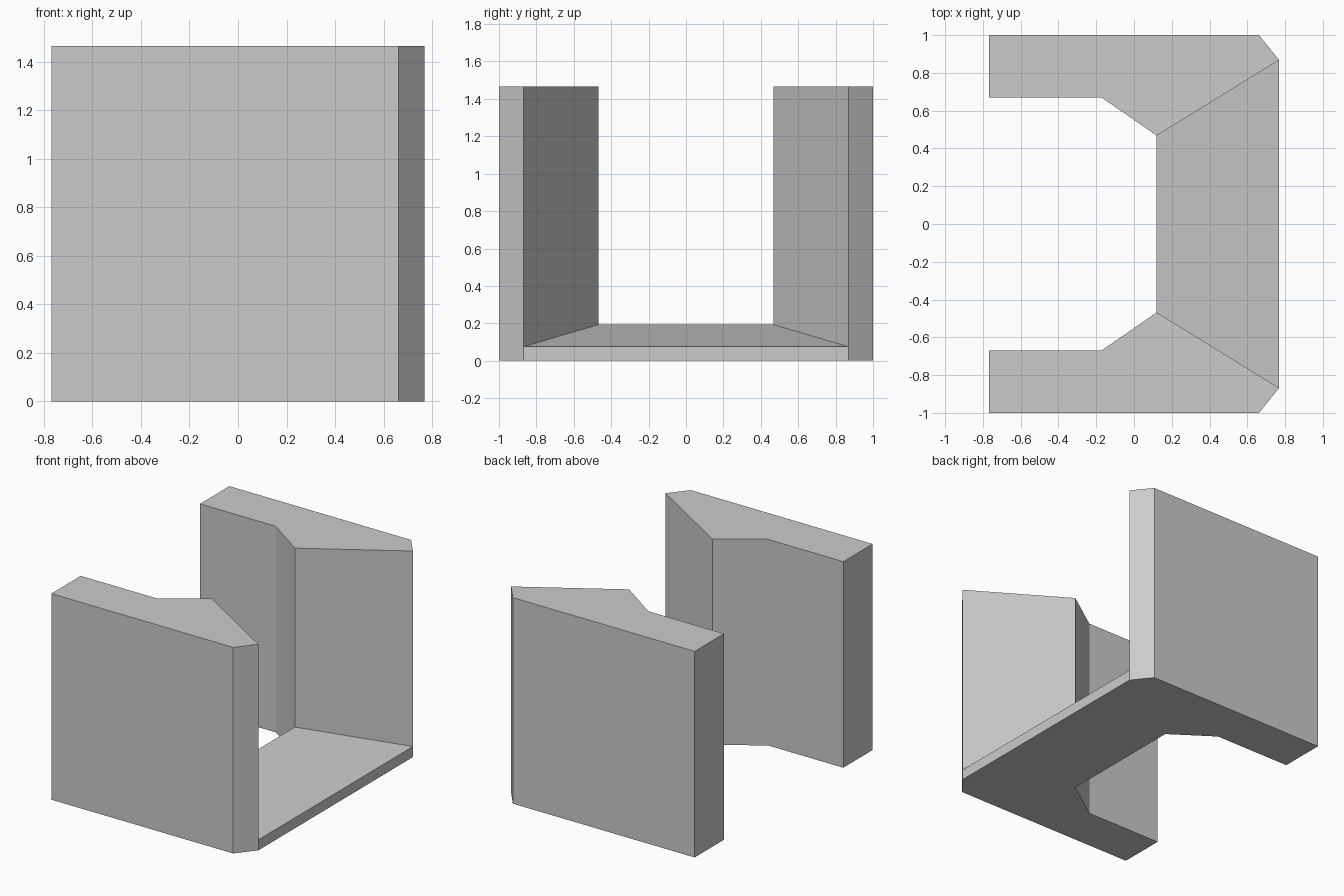
import bpy, bmesh

if "Cube" in bpy.data.objects:
    bpy.data.objects.remove(bpy.data.objects["Cube"])

HEIGHT = 1.465
INNER = (0.12, 0.468)    # inner corner where wall meets sill
OUTER = (0.768, 0.868)   # outer corner where wall meets sill


def make_prism(name, outline, top_heights):
    """Solid standing on z = 0 with a given top height above each outline point."""
    bm = bmesh.new()
    bottom = [bm.verts.new((x, y, 0)) for x, y in outline]
    top = [bm.verts.new((x, y, z)) for (x, y), z in zip(outline, top_heights)]
    bm.faces.new(bottom)
    bm.faces.new(top)
    n = len(outline)
    for i in range(n):
        j = (i + 1) % n
        bm.faces.new((bottom[i], bottom[j], top[j], top[i]))
    bmesh.ops.recalc_face_normals(bm, faces=bm.faces)
    mesh = bpy.data.meshes.new(name)
    bm.to_mesh(mesh)
    bm.free()
    obj = bpy.data.objects.new(name, mesh)
    bpy.context.collection.objects.link(obj)
    return obj


# Pair of side walls, mirrored front to back
wall_outline = [(-0.768, 1.0), (-0.768, 0.67), (-0.172, 0.67),
                INNER, OUTER, (0.662, 1.0)]
walls = make_prism("side_walls", wall_outline, [HEIGHT] * len(wall_outline))
mirror = walls.modifiers.new("mirror", 'MIRROR')
mirror.use_axis = (False, True, False)

# Sloping sill between the walls
sill_outline = [INNER, (INNER[0], -INNER[1]), (OUTER[0], -OUTER[1]), OUTER]
make_prism("sloped_sill", sill_outline, [0.193, 0.193, 0.075, 0.075])
